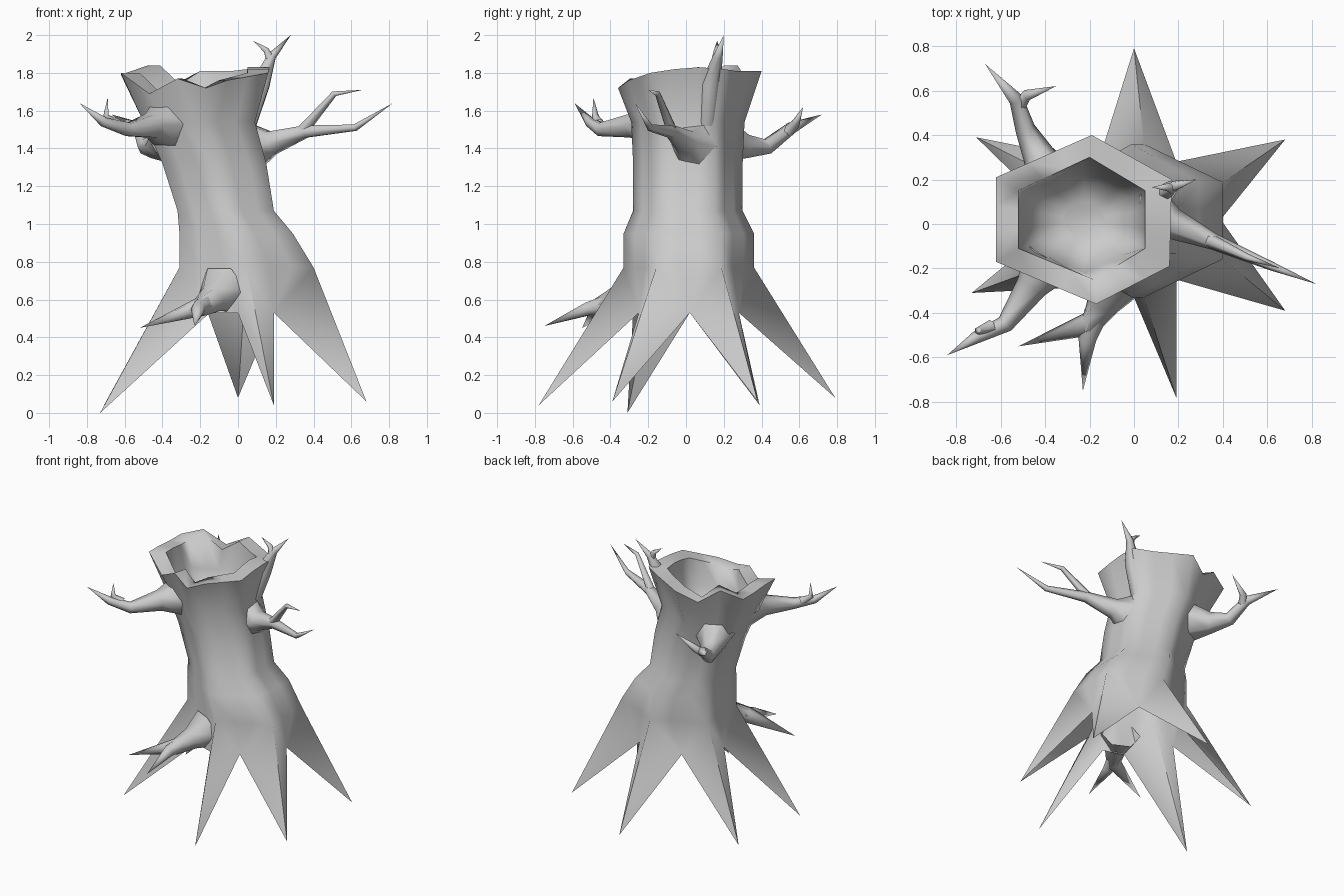
import bpy, bmesh, math
from mathutils import Vector

cube = bpy.data.objects.get("Cube")
if cube:
    bpy.data.objects.remove(cube)

bark = bpy.data.materials.new("grey_bark")
bark.use_nodes = True
GREY = (0.6, 0.6, 0.6, 1)
bark.diffuse_color = GREY
bark.node_tree.nodes["Principled BSDF"].inputs["Base Color"].default_value = GREY


def finish(bm, name):
    """Turn a bmesh into a smooth object with sharp creases."""
    bmesh.ops.remove_doubles(bm, verts=bm.verts, dist=0.002)
    bmesh.ops.recalc_face_normals(bm, faces=bm.faces)
    mesh = bpy.data.meshes.new(name)
    bm.to_mesh(mesh)
    bm.free()
    mesh.materials.append(bark)
    obj = bpy.data.objects.new(name, mesh)
    bpy.context.collection.objects.link(obj)
    bpy.ops.object.select_all(action="DESELECT")
    obj.select_set(True)
    bpy.context.view_layer.objects.active = obj
    bpy.ops.object.shade_smooth_by_angle(angle=math.radians(75))


def add_face(bm, verts):
    unique = list(dict.fromkeys(verts))
    if len(unique) > 2:
        bm.faces.new(unique)


def bridge(bm, a, b):
    n = len(a)
    for i in range(n):
        j = (i + 1) % n
        add_face(bm, (a[i], a[j], b[j], b[i]))


def split_sides(corners):
    """Two extra points along every side of a six-cornered ring."""
    pts = []
    for a, b in zip(corners, corners[1:] + corners[:1]):
        pts += [a.lerp(b, t / 3) for t in range(3)]
    return pts


def hexagon(z, x0, x1, y0, y1):
    """Corners from the back one, clockwise seen from above."""
    xm, ym, q = (x0 + x1) / 2, (y0 + y1) / 2, (y1 - y0) / 4
    return [Vector((x, y, z)) for x, y in
            ((xm, y1), (x1, ym + q), (x1, ym - q), (xm, y0), (x0, ym - q), (x0, ym + q))]


# Trunk with hollow jagged top
bm = bmesh.new()


def ring(pts):
    return [bm.verts.new(p) for p in pts]


RIM_Z = (1.81, 1.81, 1.81, 1.82, 1.83, 1.82, 1.80, 1.78, 1.76,
         1.72, 1.77, 1.69, 1.80, 1.80, 1.79, 1.79, 1.84, 1.74)


def rim(corners):
    pts = split_sides([Vector((x, y, 0)) for x, y in corners])
    for p, z in zip(pts, RIM_Z):
        p.z = z
    return ring(pts)


sections = [
    (0.77, -0.31, 0.40, -0.33, 0.36),
    (0.95, -0.31, 0.29, -0.33, 0.36),
    (1.07, -0.32, 0.19, -0.28, 0.30),
    (1.32, -0.40, 0.15, -0.28, 0.30),
    (1.54, -0.50, 0.09, -0.29, 0.31),
]
hollow = [
    (1.60, -0.48, 0.03, -0.22, 0.26),
    (1.49, -0.42, -0.03, -0.16, 0.20),
    (1.44, -0.32, -0.13, -0.07, 0.11),
]
rings = [ring(split_sides(hexagon(*s))) for s in sections]
rings.append(rim([(-0.19, 0.40), (0.17, 0.20), (0.16, -0.19),
                  (-0.17, -0.36), (-0.62, -0.17), (-0.62, 0.21)]))
rings.append(rim([(-0.20, 0.30), (0.05, 0.15), (0.05, -0.11),
                  (-0.18, -0.25), (-0.52, -0.11), (-0.52, 0.15)]))
rings += [ring(split_sides(hexagon(*s))) for s in hollow]
for lower, upper in zip(rings, rings[1:]):
    bridge(bm, lower, upper)
bm.faces.new(rings[-1])

# Six pointed roots, open underneath, with notches between them
tips = [(0, 0.79, 0.08), (0.68, 0.38, 0.06), (0.68, -0.39, 0.06),
        (0.19, -0.78, 0.04), (-0.73, -0.31, 0), (-0.71, 0.39, 0.04)]
notches = [[(0.19, 0.28)], [(0.39, 0.02)], [(0.19, -0.25)],
           [(0, -0.33), (-0.15, -0.28)], [(-0.33, 0.02)], [(-0.16, 0.28)]]
foot = []
for tip, notch in zip(tips, notches):
    pair = [bm.verts.new((x, y, 0.53)) for x, y in notch]
    foot += [bm.verts.new(tip), pair[0], pair[-1]]
base = rings[0]
for i in range(0, 18, 3):
    k = (i + 3) % 18
    add_face(bm, (base[i], foot[i + 1], foot[i]))
    add_face(bm, (base[i], base[i + 1], foot[i + 1]))
    add_face(bm, (base[i + 1], base[i + 2], foot[i + 2], foot[i + 1]))
    add_face(bm, (base[i + 2], base[k], foot[i + 2]))
    add_face(bm, (base[k], foot[k], foot[i + 2]))
finish(bm, "trunk_and_roots")


def limb(name, path, sides=6):
    """Tapered limb through (x, y, z, radius) points, ending in a point."""
    bm = bmesh.new()
    pts = [Vector(p[:3]) for p in path]
    loops = []
    for i, p in enumerate(pts[:-1]):
        along = (pts[i + 1] - pts[max(i - 1, 0)]).normalized()
        ref = Vector((0, 0, 1)) if abs(along.z) < 0.8 else Vector((1, 0, 0))
        u = along.cross(ref).normalized()
        v = along.cross(u)
        turns = [2 * math.pi * s / sides for s in range(sides)]
        loops.append([bm.verts.new(p + path[i][3] * (u * math.cos(a) + v * math.sin(a)))
                      for a in turns])
    for a, b in zip(loops, loops[1:]):
        bridge(bm, a, b)
    end = bm.verts.new(pts[-1])
    for s in range(sides):
        bm.faces.new((loops[-1][s], loops[-1][(s + 1) % sides], end))
    finish(bm, name)


# Branches with flared bases, each with a main shoot and a side shoot
limb("left_branch", [(0.08, 0.03, 1.41, 0.14), (0.18, 0.0, 1.43, 0.07),
                     (0.36, -0.08, 1.49, 0.037), (0.62, -0.19, 1.51, 0.02), (0.82, -0.27, 1.64)])
limb("left_branch_shoot", [(0.33, -0.07, 1.48, 0.033), (0.51, -0.15, 1.69, 0.016),
                           (0.66, -0.20, 1.71)])
limb("right_branch", [(-0.38, -0.15, 1.53, 0.14), (-0.46, -0.28, 1.52, 0.072),
                      (-0.58, -0.45, 1.50, 0.04), (-0.71, -0.51, 1.54, 0.028),
                      (-0.84, -0.59, 1.64)])
limb("right_branch_shoot", [(-0.64, -0.46, 1.53, 0.03), (-0.70, -0.48, 1.57, 0.018),
                            (-0.69, -0.49, 1.67)])
limb("back_branch", [(-0.35, 0.16, 1.45, 0.14), (-0.43, 0.31, 1.41, 0.072),
                     (-0.49, 0.43, 1.41, 0.045), (-0.53, 0.56, 1.51, 0.033), (-0.67, 0.72, 1.58)])
limb("back_branch_shoot", [(-0.51, 0.54, 1.49, 0.03), (-0.48, 0.58, 1.53, 0.025),
                           (-0.35, 0.62, 1.62)])
limb("low_front_branch", [(-0.08, -0.24, 0.65, 0.14), (-0.14, -0.36, 0.60, 0.075),
                          (-0.20, -0.45, 0.56, 0.055), (-0.52, -0.55, 0.45)])
limb("low_front_branch_shoot", [(-0.17, -0.40, 0.58, 0.055), (-0.21, -0.52, 0.55, 0.04),
                                (-0.23, -0.75, 0.46)])
limb("top_twig", [(0.05, 0.11, 1.52, 0.05), (0.12, 0.13, 1.74, 0.055),
                  (0.18, 0.17, 1.89, 0.025), (0.28, 0.20, 2.0)])
limb("top_twig_shoot", [(0.17, 0.16, 1.87, 0.025), (0.15, 0.165, 1.92, 0.018),
                        (0.08, 0.165, 1.97)])
